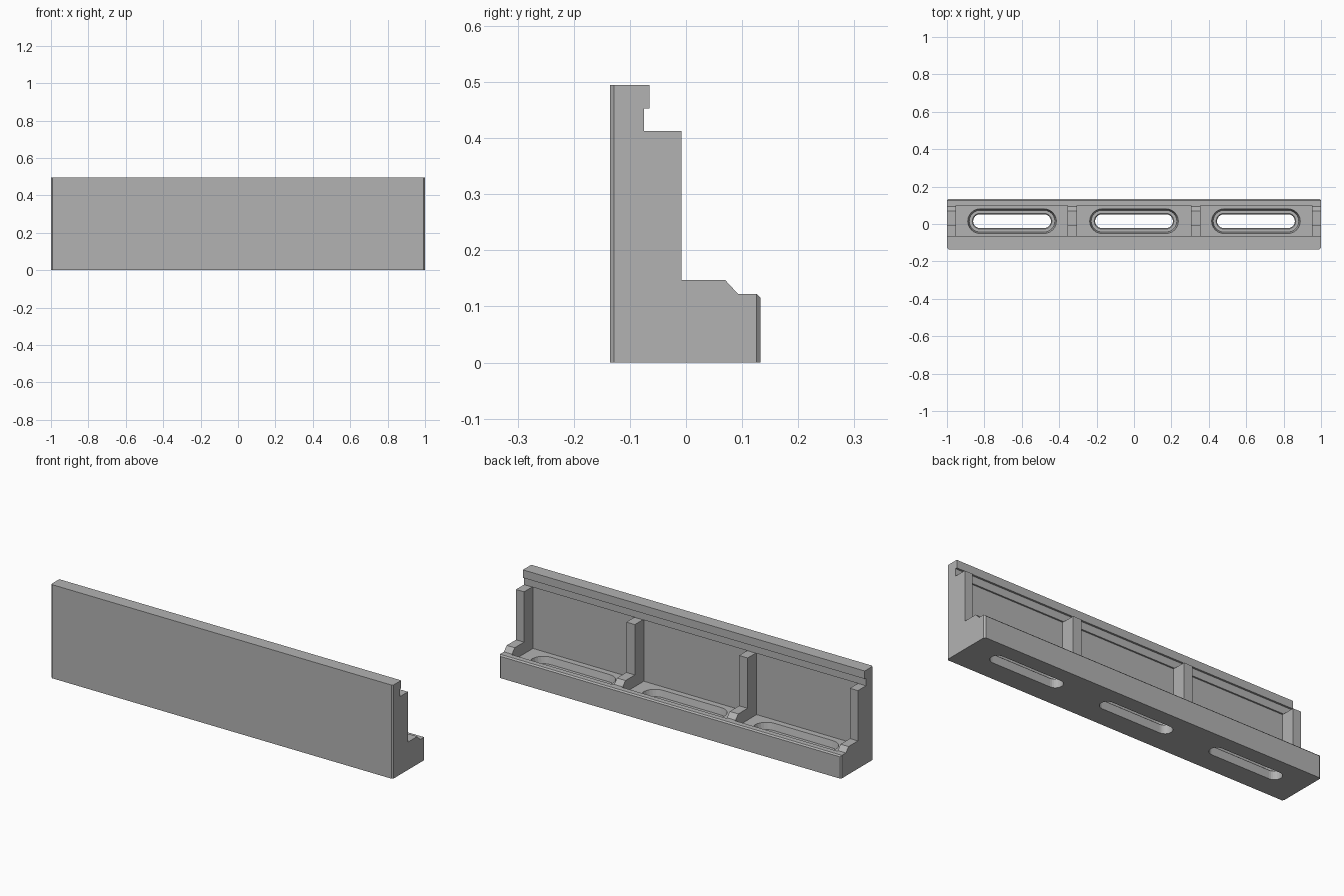
import bpy, bmesh
from math import sin, cos, pi

cube = bpy.data.objects.get("Cube")
if cube:
    bpy.data.objects.remove(cube, do_unlink=True)

grey = bpy.data.materials.new("mid_grey")
grey.use_nodes = True
grey.diffuse_color = (0.45, 0.45, 0.45, 1)
grey.node_tree.nodes["Principled BSDF"].inputs["Base Color"].default_value = (0.45, 0.45, 0.45, 1)

FLOOR = 0.085      # trough floor height
WALL = -0.083      # inner face of the tall wall
CHAMFER = 0.007


def finish(name, bm):
    bmesh.ops.recalc_face_normals(bm, faces=bm.faces)
    mesh = bpy.data.meshes.new(name)
    bm.to_mesh(mesh)
    bm.free()
    mesh.materials.append(grey)
    ob = bpy.data.objects.new(name, mesh)
    bpy.context.collection.objects.link(ob)
    return ob


def extrude_profile(profile, x0, x1):
    """Sweep a (y, z) outline along x."""
    bm = bmesh.new()
    face = bm.faces.new([bm.verts.new((x0, y, z)) for y, z in profile])
    ext = bmesh.ops.extrude_face_region(bm, geom=[face])
    moved = [g for g in ext["geom"] if isinstance(g, bmesh.types.BMVert)]
    bmesh.ops.translate(bm, verts=moved, vec=(x1 - x0, 0, 0))
    return bm


def slot_cutter(cx, cy, half, sections, n=12):
    """Loft rounded-slot outlines through (z, radius) sections."""
    bm = bmesh.new()
    rings = []
    for z, r in sections:
        ring = []
        for side in (1, -1):
            for i in range(n + 1):
                a = -pi / 2 + pi * i / n
                ring.append(bm.verts.new((cx + side * (half + r * cos(a)),
                                          cy + side * r * sin(a), z)))
        rings.append(ring)
    for low, high in zip(rings, rings[1:]):
        for i in range(len(low)):
            j = (i + 1) % len(low)
            bm.faces.new((low[i], low[j], high[j], high[i]))
    bm.faces.new(rings[0])
    bm.faces.new(rings[-1])
    return finish("slot_cutter", bm)


# Long body: tall wall with top lip, trough floor and rear ledge
body_profile = [(-0.135, 0), (0.133, 0), (0.133, 0.122), (0.098, 0.122),
                (0.098, FLOOR), (WALL, FLOOR), (WALL, 0.413), (-0.075, 0.413),
                (-0.075, 0.453), (-0.065, 0.453), (-0.065, 0.495), (-0.135, 0.495)]
bm = extrude_profile(body_profile, -1, 1)


def is_chamfered(edge):
    a, b = (v.co for v in edge.verts)
    upright = abs(a.x - b.x) < 1e-4 and abs(a.y - b.y) < 1e-4
    rear = a.y > 0.13 and b.y > 0.13
    if upright:
        return rear or a.y < -0.13
    return rear and a.z > 0.1 and b.z > 0.1


bmesh.ops.bevel(bm, geom=[e for e in bm.edges if is_chamfered(e)],
                offset=CHAMFER, segments=1, affect='EDGES')
body = finish("wall_and_base", bm)

# Three countersunk slots through the floor
for cx in (-0.652, 0, 0.652):
    cutter = slot_cutter(cx, 0.015, 0.171,
                         [(-0.05, 0.037), (0.045, 0.037), (0.05, 0.042),
                          (0.05, 0.058), (FLOOR, 0.066), (0.1, 0.066)])
    cutter.hide_render = True
    mod = body.modifiers.new("slot", 'BOOLEAN')
    mod.operation = 'DIFFERENCE'
    mod.solver = 'EXACT'
    mod.object = cutter
    bpy.context.view_layer.objects.active = body
    bpy.ops.object.modifier_apply(modifier=mod.name)
    bpy.data.objects.remove(cutter, do_unlink=True)

# Stiffening ribs with a low sloped foot
rib_profile = [(WALL, FLOOR), (0.098, FLOOR), (0.098, 0.122), (0.093, 0.122),
               (0.07, 0.147), (-0.008, 0.147), (-0.008, 0.413), (WALL, 0.413)]
spans = {"end_rib_right": (-1, -0.953), "middle_rib_right": (-0.355, -0.305),
         "middle_rib_left": (0.305, 0.355), "end_rib_left": (0.953, 1)}
for name, (x0, x1) in spans.items():
    finish(name, extrude_profile(rib_profile, x0, x1))
